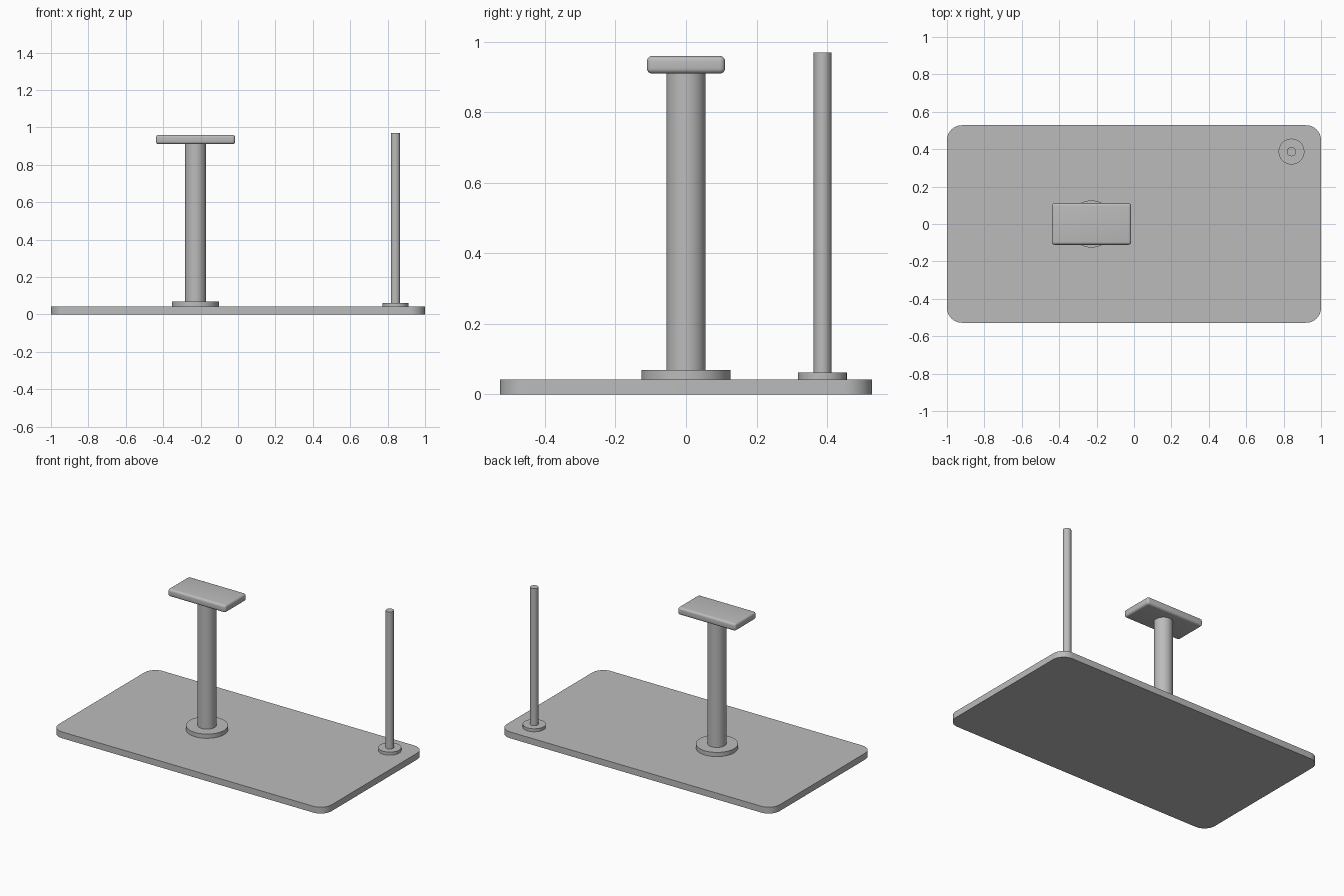
import bpy
import bmesh
from math import radians

cube = bpy.data.objects.get("Cube")
if cube:
    bpy.data.objects.remove(cube, do_unlink=True)

# Single grey finish
grey = bpy.data.materials.new("neutral_grey")
grey.use_nodes = True
colour = (0.5, 0.5, 0.5, 1)
grey.diffuse_color = colour
grey.node_tree.nodes["Principled BSDF"].inputs["Base Color"].default_value = colour


def finish(obj, name):
    obj.name = name
    obj.data.materials.append(grey)
    bpy.ops.object.shade_smooth_by_angle(angle=radians(35))


def slab(name, x, y, size, z0, z1, radius, segments, upright_only):
    """Box with rounded edges; optionally only its upright corners."""
    bpy.ops.mesh.primitive_cube_add(size=1, location=(x, y, (z0 + z1) / 2))
    obj = bpy.context.object
    obj.scale = (size[0], size[1], z1 - z0)
    bpy.ops.object.transform_apply(location=False, rotation=False, scale=True)
    bm = bmesh.new()
    bm.from_mesh(obj.data)
    edges = [e for e in bm.edges if not upright_only
             or abs(e.verts[0].co.z - e.verts[1].co.z) > 0.01]
    bmesh.ops.bevel(bm, geom=edges, offset=radius, segments=segments,
                    profile=0.5, affect='EDGES')
    bm.to_mesh(obj.data)
    bm.free()
    finish(obj, name)


def disc(name, x, y, radius, z0, z1):
    bpy.ops.mesh.primitive_cylinder_add(vertices=64, radius=radius, depth=z1 - z0,
                                        location=(x, y, (z0 + z1) / 2))
    finish(bpy.context.object, name)


# Base plate with rounded corners
slab("base_plate", 0, 0, (2, 1.056), 0, 0.042, 0.08, 12, True)

# Main post and its padded top
post_x = -0.227
disc("post_flange", post_x, 0, 0.126, 0.042, 0.07)
disc("post", post_x, 0, 0.056, 0.07, 0.912)
slab("top_pad", post_x, 0, (0.424, 0.222), 0.91, 0.96, 0.015, 5, False)

# Thin rod in the back left corner
rod_x, rod_y = 0.842, 0.387
disc("rod_flange", rod_x, rod_y, 0.069, 0.042, 0.062)
disc("rod", rod_x, rod_y, 0.025, 0.062, 0.97)
